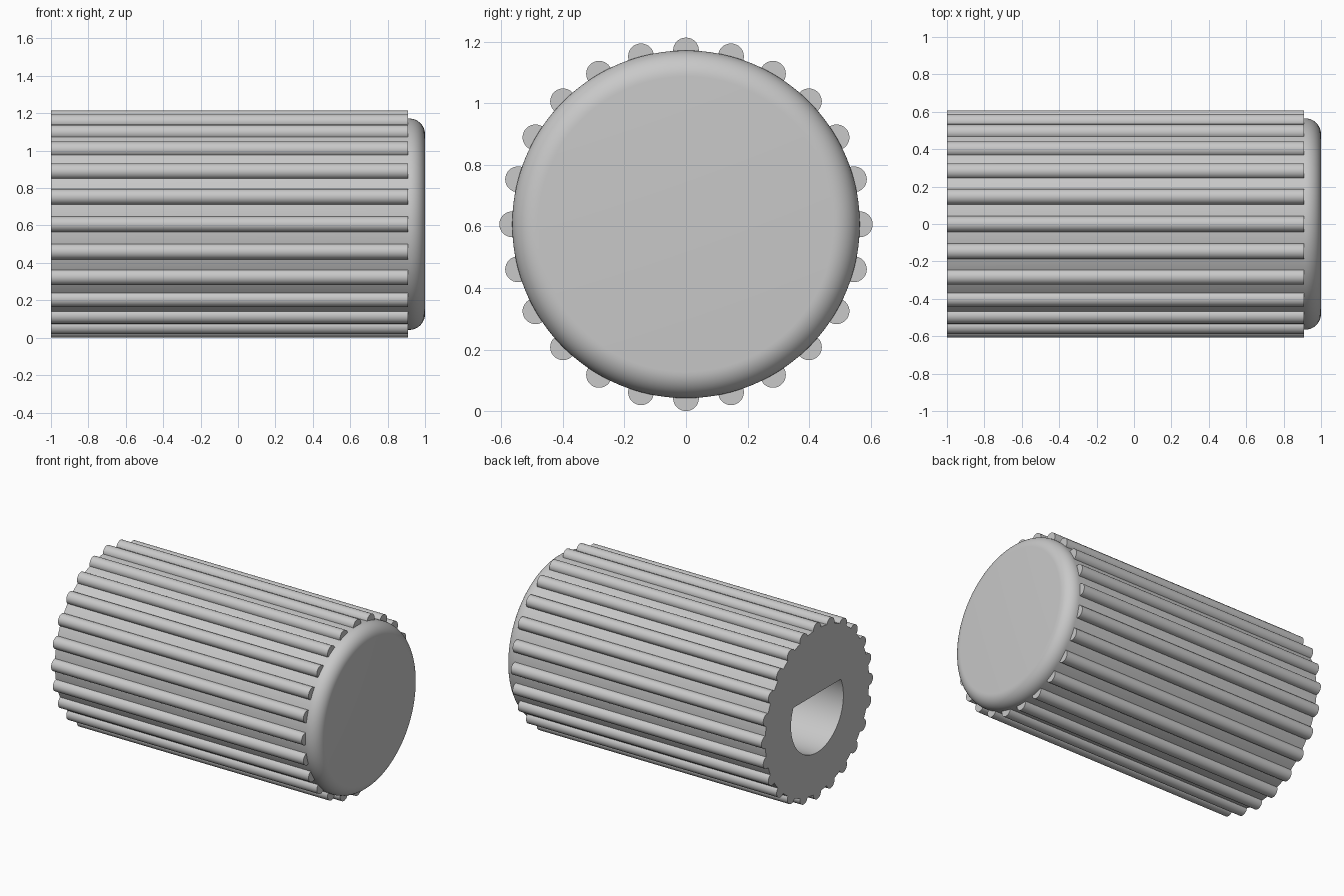
import bpy, bmesh, math

cube = bpy.data.objects.get("Cube")
if cube:
    bpy.data.objects.remove(cube, do_unlink=True)

CENTRE_Z = 0.607
BODY_R = 0.565
RIB_R = 0.042
RIB_COUNT = 24
BACK_X, RIB_END_X, FRONT_X = -1.0, 0.91, 1.0
FILLET = 0.085
BORE_R = 0.285
BORE_FLAT = BORE_R * math.sin(math.radians(25))
BORE_END_X = 0.4
SEGMENTS = 144

grey = bpy.data.materials.new("light grey")
grey.use_nodes = True
colour = (0.58, 0.58, 0.58, 1)
grey.diffuse_color = colour
grey.node_tree.nodes["Principled BSDF"].inputs["Base Color"].default_value = colour


def round_radius(r):
    return lambda a: r


def bore_radius(a):
    """Circle cut by a flat on its upper side."""
    s = math.sin(a)
    return min(BORE_R, BORE_FLAT / s) if s > 0.01 else BORE_R


def loft(name, sections, segments, y=0.0, z=CENTRE_Z):
    """Closed solid along x through (x, radius function) sections."""
    bm = bmesh.new()
    rings = []
    for x, radius in sections:
        ring = []
        for i in range(segments):
            a = math.tau * i / segments
            r = radius(a)
            ring.append(bm.verts.new((x, y + r * math.cos(a), z + r * math.sin(a))))
        rings.append(ring)
    for a, b in zip(rings, rings[1:]):
        for i in range(segments):
            j = (i + 1) % segments
            bm.faces.new((a[i], a[j], b[j], b[i]))
    bm.faces.new(rings[0])
    bm.faces.new(rings[-1])
    bmesh.ops.recalc_face_normals(bm, faces=bm.faces)
    mesh = bpy.data.meshes.new(name)
    bm.to_mesh(mesh)
    bm.free()
    mesh.materials.append(grey)
    obj = bpy.data.objects.new(name, mesh)
    bpy.context.collection.objects.link(obj)
    return obj


# Knob body: D-shaped blind bore, back face, barrel and rounded front edge
sections = [(BORE_END_X, bore_radius), (BACK_X, bore_radius),
            (BACK_X, round_radius(BODY_R))]
for k in range(13):
    t = math.pi / 2 * k / 12
    sections.append((FRONT_X - FILLET + FILLET * math.sin(t),
                     round_radius(BODY_R - FILLET + FILLET * math.cos(t))))
parts = [loft("knob_body", sections, SEGMENTS)]

# Grip ribs spaced evenly round the barrel
for n in range(RIB_COUNT):
    a = math.tau * n / RIB_COUNT
    parts.append(loft(f"grip_rib_{n + 1}",
                      [(BACK_X, round_radius(RIB_R)), (RIB_END_X, round_radius(RIB_R))],
                      32, BODY_R * math.cos(a), CENTRE_Z + BODY_R * math.sin(a)))

# Smooth shading with crisp edges
bpy.ops.object.select_all(action='DESELECT')
for obj in parts:
    obj.select_set(True)
bpy.context.view_layer.objects.active = parts[0]
bpy.ops.object.shade_smooth_by_angle(angle=math.radians(30))
